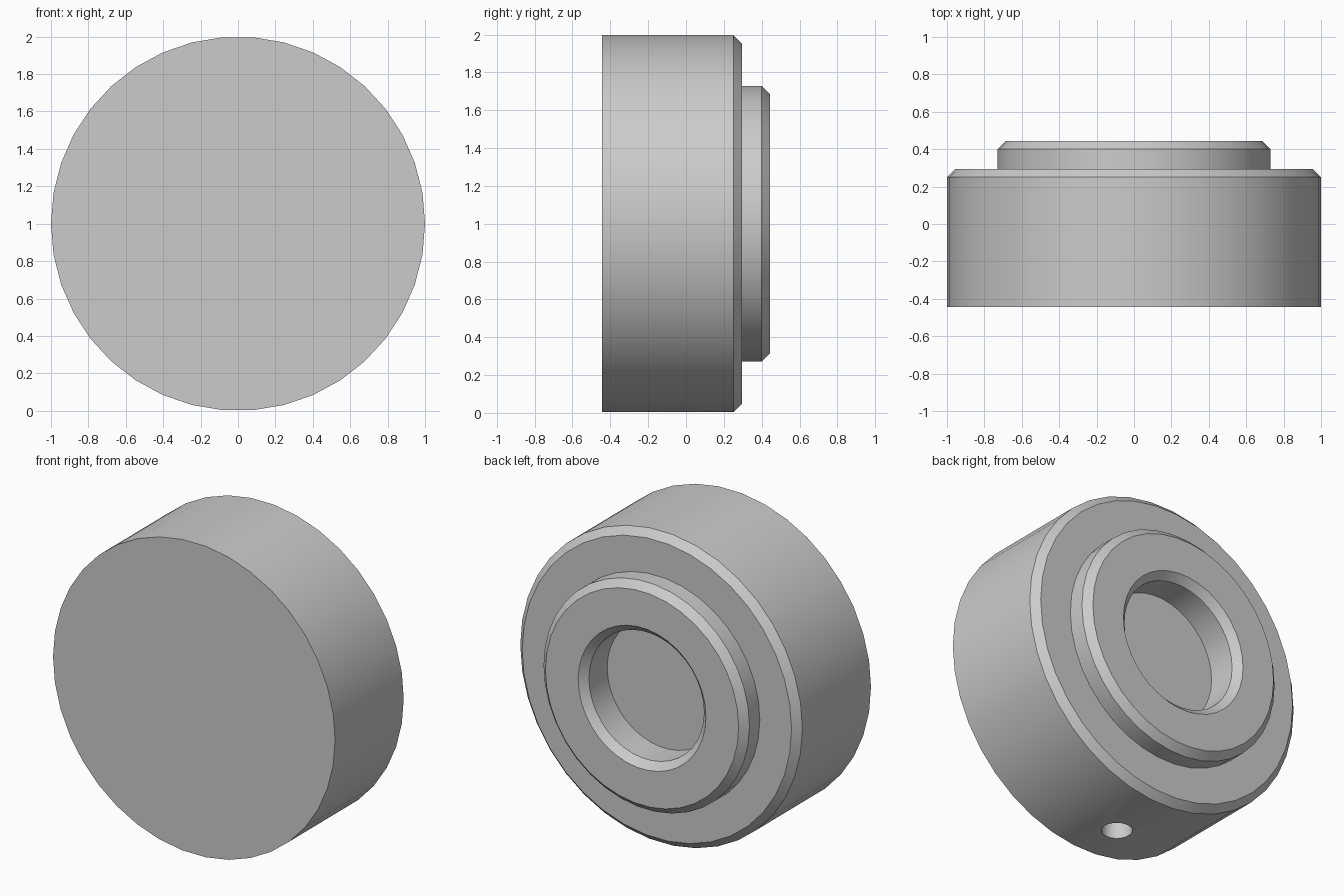
import bpy, bmesh, math

cube = bpy.data.objects.get("Cube")
if cube:
    bpy.data.objects.remove(cube, do_unlink=True)

SIDES = 38
BACK = 0.445       # rear face of the collar
CHAMFER = 0.045

metal = bpy.data.materials.new("plain_grey")
metal.use_nodes = True
grey = (0.6, 0.6, 0.6, 1)
metal.diffuse_color = grey
metal.node_tree.nodes["Principled BSDF"].inputs["Base Color"].default_value = grey


def turned(name, profile):
    """Turn (radius, y) points about the y axis and cap both ends."""
    bm = bmesh.new()
    rings = []
    for radius, y in profile:
        angles = [2 * math.pi * i / SIDES for i in range(SIDES)]
        rings.append([bm.verts.new((radius * math.cos(a), y, 1 + radius * math.sin(a)))
                      for a in angles])
    for a, b in zip(rings, rings[1:]):
        for i in range(SIDES):
            j = (i + 1) % SIDES
            bm.faces.new((a[i], a[j], b[j], b[i]))
    bm.faces.new(rings[0])
    bm.faces.new(rings[-1])
    bmesh.ops.recalc_face_normals(bm, faces=bm.faces)
    mesh = bpy.data.meshes.new(name)
    bm.to_mesh(mesh)
    bm.free()
    mesh.materials.append(metal)
    obj = bpy.data.objects.new(name, mesh)
    bpy.context.collection.objects.link(obj)
    return obj


# Stepped knob: wide body, chamfered collar and blind rear bore
knob = turned("knob_body", [
    (1.0, -BACK),
    (1.0, 0.25),
    (1.0 - CHAMFER, 0.295),
    (0.73, 0.295),
    (0.73, BACK - CHAMFER),
    (0.73 - CHAMFER, BACK),
    (0.453, BACK),
    (0.408, BACK - CHAMFER),
    (0.408, 0.215),
])

# Small radial screw hole in the underside
bpy.ops.mesh.primitive_cylinder_add(vertices=32, radius=0.09, depth=0.6,
                                    location=(0, -0.155, 0))
cutter = bpy.context.object
cutter.name = "screw_hole_cutter"
cutter.hide_render = True
cutter.data.materials.append(metal)

cut = knob.modifiers.new("screw_hole", 'BOOLEAN')
cut.operation = 'DIFFERENCE'
cut.solver = 'EXACT'
cut.object = cutter
bpy.ops.object.select_all(action='DESELECT')
knob.select_set(True)
bpy.context.view_layer.objects.active = knob
bpy.ops.object.modifier_apply(modifier=cut.name)
bpy.data.objects.remove(cutter, do_unlink=True)

# Smooth round walls, crisp edges
bpy.ops.object.shade_smooth_by_angle(angle=math.radians(30))
